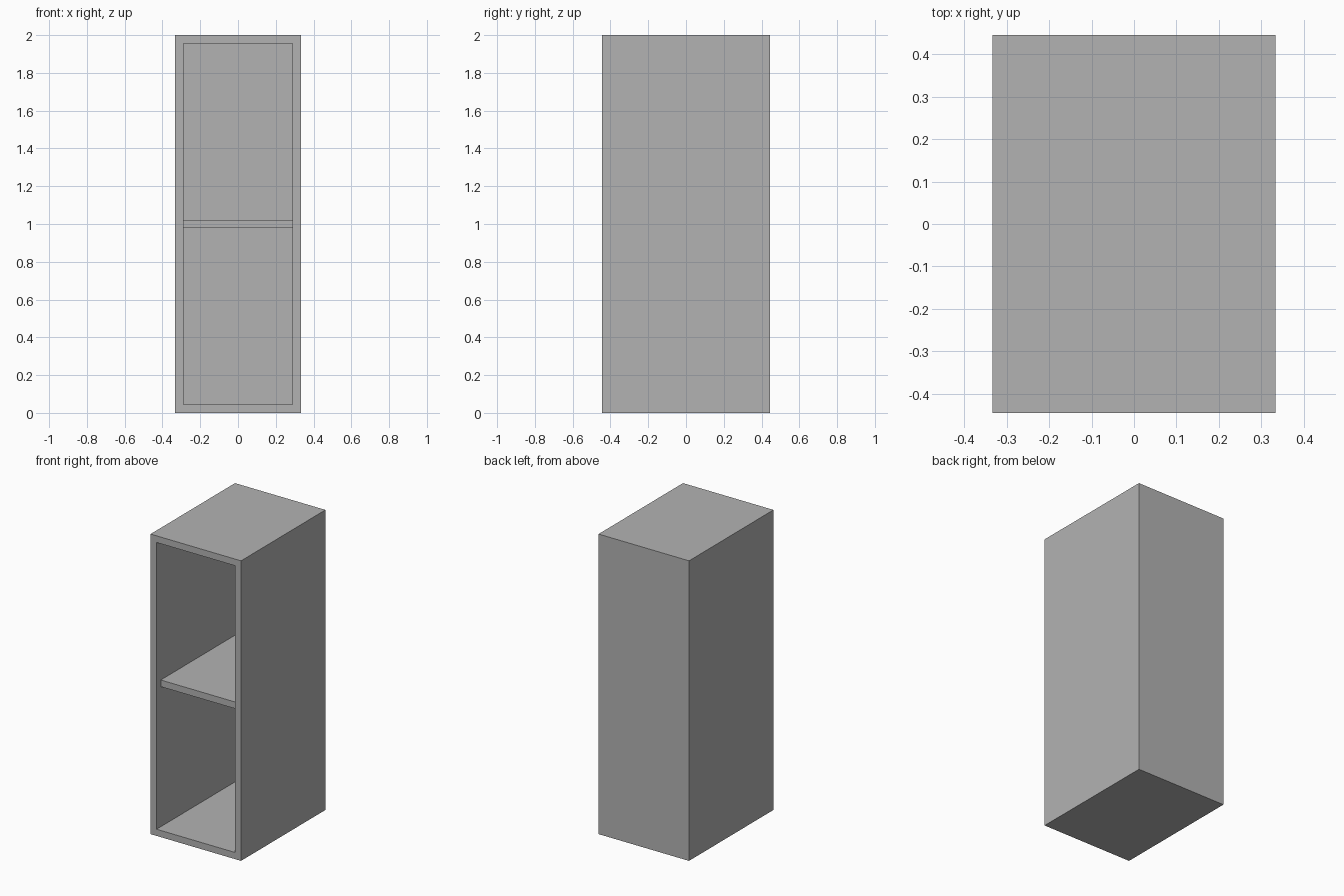
import bpy
import bmesh
from mathutils import Vector

cube = bpy.data.objects.get("Cube")
if cube:
    bpy.data.objects.remove(cube, do_unlink=True)

# Overall size and board thickness
WIDTH, DEPTH, HEIGHT = 0.667, 0.889, 2.0
BOARD = 0.0444

grey = bpy.data.materials.new("plain grey")
grey.use_nodes = True
colour = (0.45, 0.45, 0.45, 1.0)
grey.diffuse_color = colour
grey.node_tree.nodes["Principled BSDF"].inputs["Base Color"].default_value = colour


def box_mesh(size, centre):
    bm = bmesh.new()
    bmesh.ops.create_cube(bm, size=1.0)
    bmesh.ops.scale(bm, vec=size, verts=bm.verts)
    bmesh.ops.translate(bm, vec=centre, verts=bm.verts)
    return bm


def add_part(name, bm):
    bmesh.ops.recalc_face_normals(bm, faces=bm.faces)
    mesh = bpy.data.meshes.new(name)
    bm.to_mesh(mesh)
    bm.free()
    mesh.materials.append(grey)
    part = bpy.data.objects.new(name, mesh)
    bpy.context.collection.objects.link(part)
    return part


# Cabinet: a box whose front is inset and pushed back to leave even boards
bm = box_mesh((WIDTH, DEPTH, HEIGHT), (0, 0, HEIGHT / 2))
bm.normal_update()
front = min(bm.faces, key=lambda f: f.calc_center_median().y)
bmesh.ops.inset_region(bm, faces=[front], thickness=BOARD, use_even_offset=True)
pushed = bmesh.ops.extrude_discrete_faces(bm, faces=[front])["faces"][0]
bmesh.ops.translate(bm, vec=Vector((0, DEPTH - BOARD, 0)), verts=pushed.verts)
add_part("cabinet_body", bm)

# Shelf: spans the opening halfway up, set back from the front edge
shelf_size = (WIDTH - 2 * BOARD, DEPTH - 2 * BOARD, BOARD)
add_part("shelf", box_mesh(shelf_size, (0, 0, HEIGHT / 2)))
